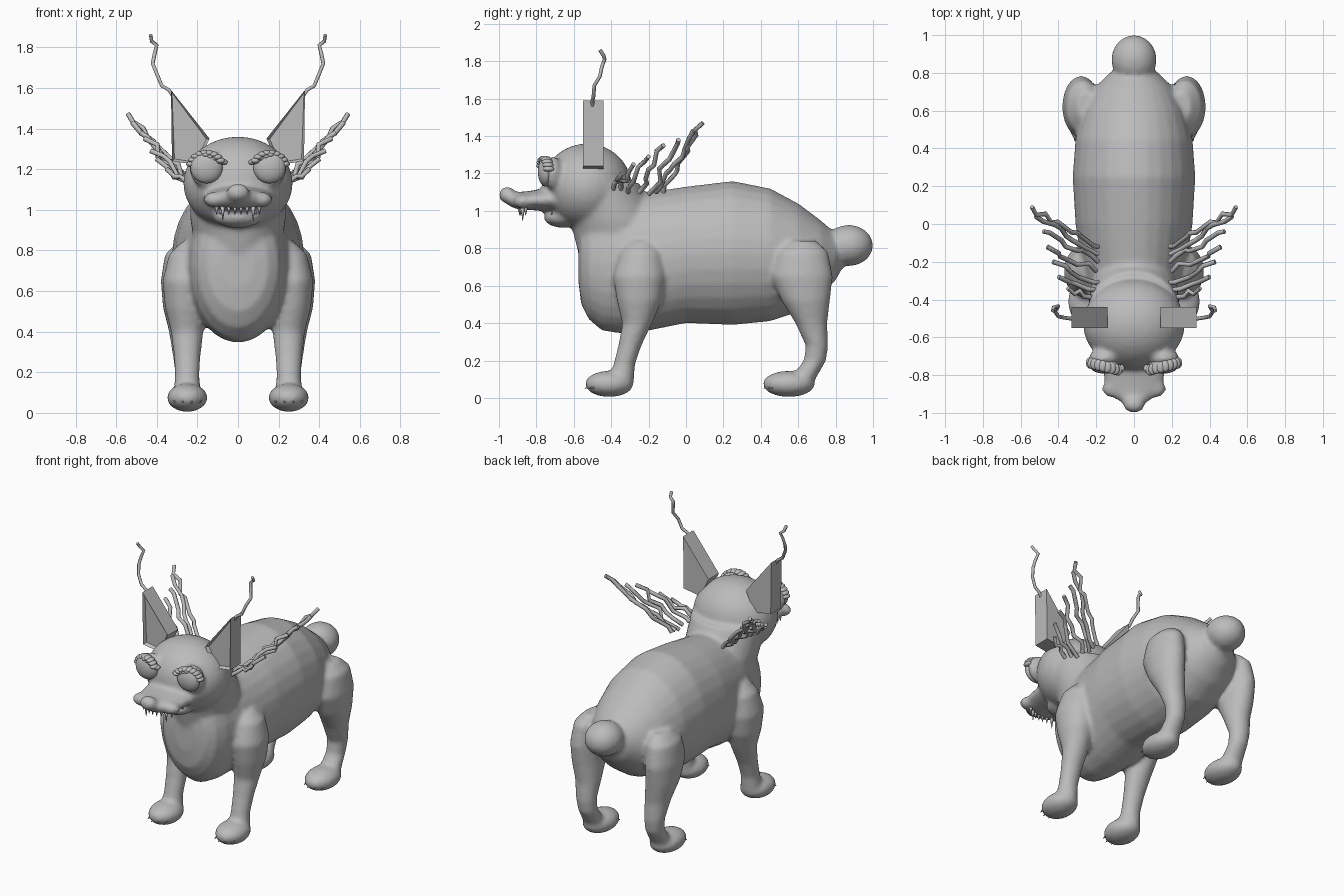
import bpy, bmesh, math, random
from mathutils import Vector, Matrix

cube = bpy.data.objects.get("Cube")
if cube:
    bpy.data.objects.remove(cube, do_unlink=True)
random.seed(4)

grey = bpy.data.materials.new("clay_grey")
grey.use_nodes = True
grey.diffuse_color = (0.5, 0.5, 0.5, 1)
bsdf = next(n for n in grey.node_tree.nodes if n.type == 'BSDF_PRINCIPLED')
bsdf.inputs["Base Color"].default_value = (0.5, 0.5, 0.5, 1)


def finish(name, bm, smooth=True):
    bmesh.ops.recalc_face_normals(bm, faces=bm.faces)
    for f in bm.faces:
        f.smooth = smooth
    me = bpy.data.meshes.new(name)
    bm.to_mesh(me)
    bm.free()
    me.materials.append(grey)
    ob = bpy.data.objects.new(name, me)
    bpy.context.collection.objects.link(ob)
    return ob


def loft(bm, axis, rows, n=28):
    """Rows hold (position on axis, centre a, centre b, radius a, radius b)."""
    def point(t, a, b):
        return (a, t, b) if axis == 'y' else (a, b, t)
    rings = []
    for t, ca, cb, ra, rb in rows:
        rings.append([bm.verts.new(point(t, ca + ra * math.cos(k * math.tau / n),
                                         cb + rb * math.sin(k * math.tau / n))) for k in range(n)])
    for lo, hi in zip(rings, rings[1:]):
        for k in range(n):
            bm.faces.new((lo[k], lo[(k + 1) % n], hi[(k + 1) % n], hi[k]))
    bm.faces.new(rings[0])
    bm.faces.new(rings[-1])


def ball(bm, centre, radii):
    m = Matrix.Translation(centre) @ Matrix.Diagonal((*radii, 1))
    bmesh.ops.create_uvsphere(bm, u_segments=28, v_segments=18, radius=1, matrix=m)


def spike(bm, base, tip, radius):
    base, tip = Vector(base), Vector(tip)
    d = tip - base
    m = Matrix.Translation((base + tip) / 2) @ d.to_track_quat('Z', 'Y').to_matrix().to_4x4()
    bmesh.ops.create_cone(bm, cap_ends=True, segments=8, radius1=radius, radius2=0.001,
                          depth=d.length, matrix=m)


def tubes(name, paths, radius):
    cu = bpy.data.curves.new(name, 'CURVE')
    cu.dimensions = '3D'
    cu.bevel_depth = radius
    cu.bevel_resolution = 1
    cu.use_fill_caps = True
    for path in paths:
        sp = cu.splines.new('POLY')
        sp.points.add(len(path) - 1)
        for p, co in zip(sp.points, path):
            p.co = (*co, 1)
    cu.materials.append(grey)
    ob = bpy.data.objects.new(name, cu)
    bpy.context.collection.objects.link(ob)


# Skin: torso, neck, head, muzzle, tail and legs fused into one surface
skin = bmesh.new()
torso = [(-.575, .62, .85, .08), (-.56, .5, .95, .15), (-.52, .42, 1.02, .2), (-.45, .36, 1.08, .23),
         (-.35, .345, 1.1, .25), (-.2, .36, 1.1, .28), (0, .4, 1.13, .31), (.25, .39, 1.16, .325),
         (.45, .41, 1.12, .31), (.6, .46, 1.04, .27), (.72, .54, .95, .21), (.8, .63, .88, .13),
         (.84, .7, .83, .06)]
loft(skin, 'y', [(y, 0, (lo + hi) / 2, w, (hi - lo) / 2) for y, lo, hi, w in torso])
loft(skin, 'z', [(.75, 0, -.32, .2, .25), (.95, 0, -.38, .235, .24), (1.15, 0, -.46, .24, .21)])
ball(skin, (0, -.53, 1.13), (.27, .24, .23))
loft(skin, 'y', [(-.58, 0, 1.06, .18, .08), (-.75, 0, 1.06, .17, .06), (-.85, 0, 1.055, .155, .05),
                 (-.91, 0, 1.055, .12, .045), (-.95, 0, 1.06, .06, .03)])
ball(skin, (0, -.955, 1.085), (.058, .045, .045))
ball(skin, (0, -.66, .965), (.12, .1, .055))
ball(skin, (0, .87, .815), (.12, .13, .11))
for s in (-1, 1):
    ball(skin, (s * .11, -.87, 1.05), (.06, .05, .04))
    ball(skin, (s * .155, -.71, 1.2), (.085, .05, .09))
    # front leg
    loft(skin, 'z', [(.84, s * .23, -.24, .05, .06), (.78, s * .25, -.24, .09, .11),
                     (.65, s * .265, -.25, .107, .14), (.52, s * .26, -.25, .1, .12),
                     (.4, s * .25, -.26, .08, .08), (.28, s * .25, -.3, .066, .062),
                     (.18, s * .25, -.33, .06, .058), (.08, s * .25, -.35, .07, .07)])
    ball(skin, (s * .25, -.41, .075), (.1, .13, .07))
    # hind leg
    loft(skin, 'z', [(.84, s * .25, .62, .05, .08), (.78, s * .27, .62, .09, .14),
                     (.65, s * .28, .62, .1, .165), (.52, s * .275, .64, .095, .13),
                     (.4, s * .26, .67, .08, .085), (.28, s * .255, .7, .066, .06),
                     (.2, s * .25, .69, .06, .06), (.08, s * .25, .61, .07, .07)])
    ball(skin, (s * .25, .55, .075), (.1, .14, .07))
body = finish("body", skin)
fuse = body.modifiers.new("fuse", 'REMESH')
fuse.mode = 'VOXEL'
fuse.voxel_size = .014
fuse.use_smooth_shade = True
relax = body.modifiers.new("relax", 'SMOOTH')
relax.factor = .5
relax.iterations = 7

# Teeth along both jaws
teeth = bmesh.new()
for k in range(8):
    x = -.105 + .03 * k
    y = -.89 + 3 * x * x
    long = .06 if k in (1, 6) else .03
    spike(teeth, (x, y, 1.025), (x, y, 1.005 - long), .013)
    spike(teeth, (x * .8, -.735 + 2 * x * x, .98), (x * .8, -.74 + 2 * x * x, 1.025), .01)
finish("teeth", teeth)

for s, side in ((-1, "right"), (1, "left")):
    # Bulging eye with heavy lids
    eye = bmesh.new()
    ball(eye, (s * .155, -.75, 1.21), (.08, .042, .08))
    finish(side + "_eye", eye)
    lid = bmesh.new()
    for k in range(9):
        a = math.radians(15 + k * 17)
        ball(lid, (s * (.155 + .08 * math.cos(a)), -.755 + .02 * math.cos(a), 1.205 + .075 * math.sin(a)),
             (.023, .03, .015))
    for k in range(5):
        ball(lid, (s * (.07 + .022 * k), -.765, 1.235 + .009 * k), (.02, .022, .014))
    finish(side + "_eyelid", lid)

    # Upright wedge ear with a recessed front
    ear = bmesh.new()
    outline = [(.33, 1.59), (.325, 1.24), (.2, 1.22), (.14, 1.35)]
    front = ear.faces.new([ear.verts.new((s * x, -.55, z)) for x, z in outline])
    ext = bmesh.ops.extrude_face_region(ear, geom=[front], use_keep_orig=True)
    bmesh.ops.translate(ear, vec=(0, .11, 0), verts=[v for v in ext['geom'] if isinstance(v, bmesh.types.BMVert)])
    bmesh.ops.recalc_face_normals(ear, faces=ear.faces)
    face = min(ear.faces, key=lambda f: f.calc_center_median().y)
    bmesh.ops.inset_region(ear, faces=[face], thickness=.016, depth=-.02)
    finish(side + "_ear", ear, False)

    # Crooked wisp on the ear tip
    wisp = [(.32, -.5, 1.56), (.34, -.5, 1.59), (.375, -.495, 1.61), (.4, -.49, 1.67),
            (.42, -.46, 1.72), (.41, -.45, 1.77), (.4, -.435, 1.81), (.425, -.44, 1.83), (.43, -.46, 1.86)]
    tubes(side + "_ear_wisp", [[(s * x, y, z) for x, y, z in wisp]], .01)

# Ragged wing: jagged strands from shoulder to tip, mirrored
strands = [((.19, -.12, 1.1), (.54, .09, 1.47)), ((.19, -.16, 1.1), (.52, .04, 1.43)),
           ((.19, -.2, 1.09), (.48, -.04, 1.38)), ((.2, -.25, 1.1), (.46, -.12, 1.35)),
           ((.19, -.31, 1.1), (.43, -.2, 1.29)), ((.2, -.35, 1.11), (.4, -.28, 1.25)),
           ((.21, -.39, 1.11), (.35, -.34, 1.2))]
paths = []
for a, b in strands:
    a, b = Vector(a), Vector(b)
    steps = max(4, round((b - a).length / .06))
    path = []
    for k in range(steps + 1):
        jag = Vector([random.uniform(-.022, .022) for _ in range(3)])
        path.append(a.lerp(b, k / steps) + (jag if 0 < k < steps else Vector()))
    paths.append(path)
for s, side in ((-1, "right"), (1, "left")):
    tubes(side + "_wing", [[(s * p.x, p.y, p.z) for p in path] for path in paths], .013)

# Claws on every paw
for s, side in ((-1, "right"), (1, "left")):
    for y, end in ((-.5, "front"), (.455, "hind")):
        claws = bmesh.new()
        for k in range(4):
            x = s * .25 + (k - 1.5) * .042
            back = .012 * (k - 1.5) ** 2
            spike(claws, (x, y + back, .065), (x, y - .045 + back, .05), .013)
        finish(f"{end}_{side}_claws", claws)
